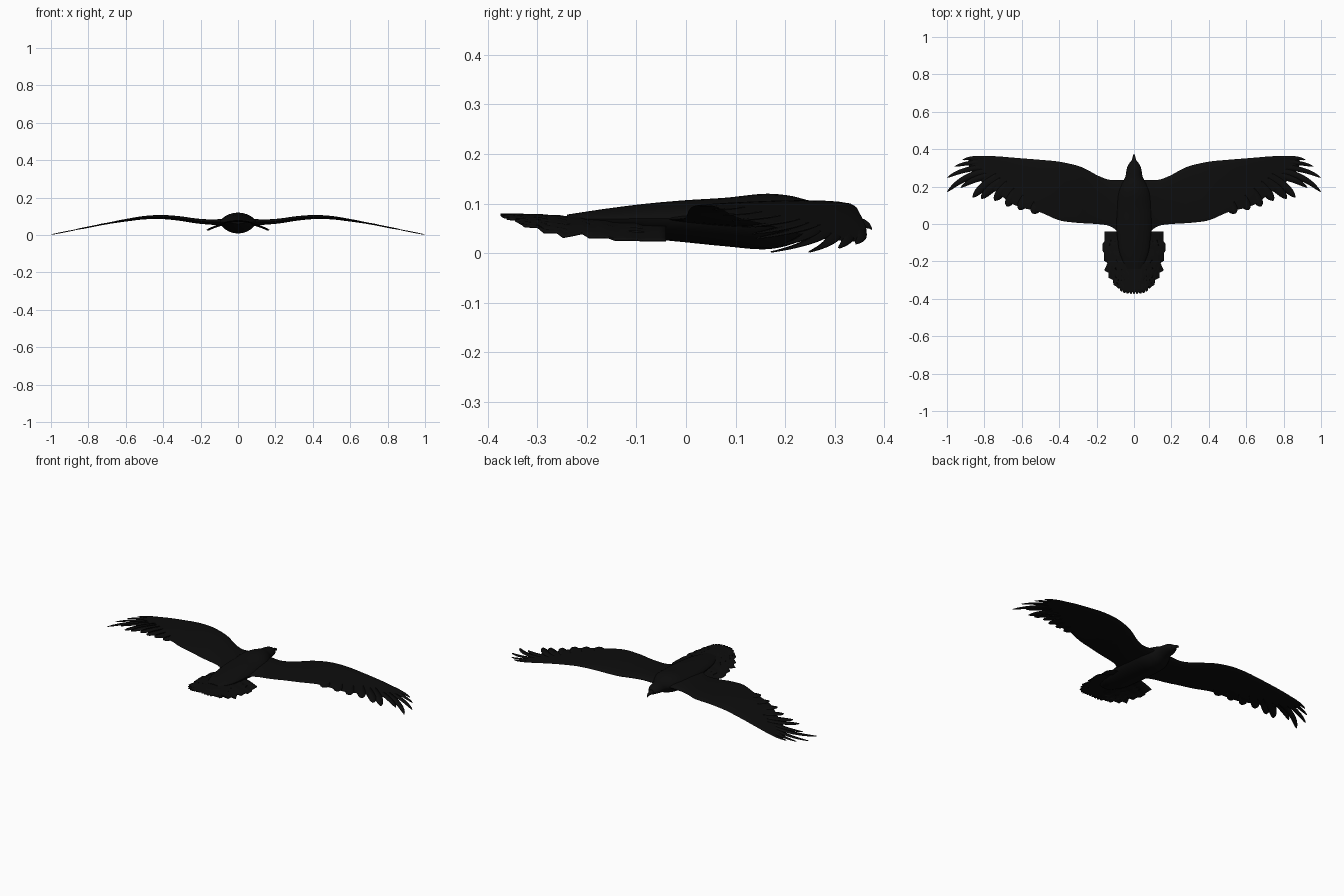
import bpy, math
from mathutils import Vector

black = bpy.data.materials.new("soft black")
black.diffuse_color = (0.004, 0.004, 0.004, 1)


def curve(keys, t):
    """Smooth interpolation of rows (t, a, b, ...) at t."""
    n = len(keys)
    i = max(0, min(n - 2, sum(k[0] <= t for k in keys) - 1))
    p, q = keys[i], keys[i + 1]
    o, r = keys[max(i - 1, 0)], keys[min(i + 2, n - 1)]
    h = q[0] - p[0]
    f = min(1, max(0, (t - p[0]) / h))
    out = []
    for c in range(1, len(p)):
        m0 = (q[c] - o[c]) / (q[0] - o[0]) * h
        m1 = (r[c] - p[c]) / (r[0] - p[0]) * h
        out.append((2*f**3 - 3*f*f + 1) * p[c] + (f**3 - 2*f*f + f) * m0
                   + (3*f*f - 2*f**3) * q[c] + (f**3 - f*f) * m1)
    return out


def make(name, verts, faces, mirror=False, thick=0):
    me = bpy.data.meshes.new(name)
    me.from_pydata(verts, [], faces)
    me.materials.append(black)
    ob = bpy.data.objects.new(name, me)
    bpy.context.collection.objects.link(ob)
    bpy.ops.object.select_all(action='DESELECT')
    ob.select_set(True)
    bpy.context.view_layer.objects.active = ob
    # consistent outward normals
    bpy.ops.object.mode_set(mode='EDIT')
    bpy.ops.mesh.select_all(action='SELECT')
    bpy.ops.mesh.normals_make_consistent(inside=False)
    bpy.ops.object.mode_set(mode='OBJECT')
    if thick:
        s = ob.modifiers.new("thickness", 'SOLIDIFY')
        s.thickness, s.offset = thick, 0
    if mirror:
        ob.modifiers.new("mirror", 'MIRROR')
    bpy.ops.object.shade_smooth_by_angle(angle=math.radians(45))
    return ob


def grid_faces(rows, cols, wrap=False, base=0):
    return [(base + i*cols + j, base + i*cols + (j+1) % cols,
             base + (i+1)*cols + (j+1) % cols, base + (i+1)*cols + j)
            for i in range(rows - 1) for j in range(cols if wrap else cols - 1)]


def loft(name, rings, mirror=False):
    n = len(rings[0])
    verts = [v for r in rings for v in r]
    faces = grid_faces(len(rings), n, True)
    faces += [tuple(range(n)), tuple(range(len(verts) - n, len(verts)))]
    return make(name, verts, faces, mirror)


# Body and head: y, half width, bottom z, middle z, top z
BODY = [(-0.24, 0.04, 0.060, 0.069, 0.078), (-0.16, 0.075, 0.040, 0.069, 0.090),
        (-0.08, 0.088, 0.030, 0.070, 0.100), (0.0, 0.096, 0.022, 0.070, 0.107),
        (0.08, 0.098, 0.014, 0.070, 0.112), (0.16, 0.092, 0.008, 0.070, 0.120),
        (0.21, 0.072, 0.017, 0.069, 0.116), (0.25, 0.047, 0.034, 0.068, 0.106),
        (0.29, 0.040, 0.043, 0.069, 0.100), (0.315, 0.032, 0.047, 0.067, 0.092),
        (0.334, 0.018, 0.050, 0.064, 0.080)]
rings = []
for i in range(45):
    y = -0.24 + 0.574 * i / 44
    w, b, m, t = curve(BODY, y)
    ring = []
    for k in range(24):
        a = math.tau * k / 24
        s = math.sin(a)
        h = (t - m) if s > 0 else (m - b)
        ring.append((w * math.cos(a), y, m + math.copysign(abs(s) ** 1.25, s) * h))
    rings.append(ring)
loft("body", rings)

# Hooked beak: y, centre z, half width, half height
rings = []
for y, z, w, h in [(0.325, 0.065, 0.020, 0.016), (0.345, 0.063, 0.011, 0.011),
                   (0.360, 0.060, 0.007, 0.009), (0.370, 0.055, 0.004, 0.006),
                   (0.375, 0.049, 0.001, 0.002)]:
    rings.append([(w * math.cos(math.tau*k/10), y, z + h * math.sin(math.tau*k/10))
                  for k in range(10)])
loft("beak", rings)

# Wing: x, leading y, trailing y, centre z, thickness
WING = [(0.0, 0.235, -0.08, 0.070, 0.042), (0.07, 0.236, -0.06, 0.070, 0.040),
        (0.10, 0.235, -0.028, 0.069, 0.035), (0.14, 0.238, -0.008, 0.069, 0.031),
        (0.20, 0.262, 0.000, 0.073, 0.029), (0.25, 0.290, 0.003, 0.079, 0.028),
        (0.30, 0.311, 0.006, 0.087, 0.027), (0.40, 0.333, 0.020, 0.096, 0.024),
        (0.50, 0.343, 0.062, 0.093, 0.020), (0.60, 0.351, 0.088, 0.079, 0.015),
        (0.66, 0.356, 0.112, 0.069, 0.011), (0.72, 0.361, 0.160, 0.058, 0.008),
        (0.80, 0.364, 0.215, 0.042, 0.005), (0.86, 0.358, 0.270, 0.030, 0.003),
        (0.885, 0.350, 0.315, 0.025, 0.002)]
rings = []
for i in range(49):
    x = 0.885 * i / 48
    lead, trail, z, th = curve(WING, x)
    ring = []
    for k in range(20):
        a = math.tau * k / 20
        u = 0.5 + 0.5 * math.cos(a)               # 1 at the leading edge
        fat = math.sin(a) * (0.35 + 0.65 * u)     # thin trailing edge
        ring.append((x, trail + (lead - trail) * u, z + 0.62 * th * fat))
    rings.append(ring)
loft("wing", rings, True)


def wing_z(x):
    return curve(WING, x)[2] if x < 0.86 else 0.030 - (x - 0.86) * 0.2


# Wing feathers: root, bend, tip, half width
FEATHERS = [((0.74, 0.345), (0.85, 0.362), (0.916, 0.343), 0.012),
            ((0.74, 0.325), (0.87, 0.338), (0.958, 0.308), 0.013),
            ((0.74, 0.300), (0.89, 0.312), (0.998, 0.248), 0.015),
            ((0.72, 0.285), (0.89, 0.285), (0.998, 0.172), 0.019),
            ((0.70, 0.270), (0.86, 0.250), (0.950, 0.170), 0.021),
            ((0.68, 0.270), (0.79, 0.230), (0.862, 0.142), 0.024),
            ((0.66, 0.250), (0.77, 0.200), (0.815, 0.135), 0.024),
            ((0.64, 0.230), (0.71, 0.180), (0.745, 0.125), 0.026),
            ((0.60, 0.200), (0.66, 0.140), (0.680, 0.094), 0.026),
            ((0.54, 0.180), (0.59, 0.120), (0.615, 0.076), 0.028),
            ((0.47, 0.160), (0.52, 0.090), (0.545, 0.058), 0.030)]
# the fifth blade sits under its neighbour as a shorter slotted feather
FEATHERS[4] = ((0.70, 0.270), (0.85, 0.255), (0.925, 0.195), 0.018)
verts, faces = [], []
for n, (r, b, t, w) in enumerate(FEATHERS):
    r, b, t = Vector(r), Vector(b), Vector(t)
    base = len(verts)
    for i in range(15):
        f = i / 14
        p = r*(1-f)**2 + b*2*f*(1-f) + t*f*f
        d = ((b - r)*(1-f) + (t - b)*f).normalized()
        side = Vector((-d.y, d.x))
        blunt = 3.0 if n < 5 else 5.0            # long tips are more pointed
        half = w * max(0.02, 1 - f ** blunt) ** 0.6
        for s in (-1, 0, 1):
            q = p + side * half * s
            verts.append((q.x, q.y, wing_z(p.x) + 0.001 * (1 - abs(s))))
    faces += grid_faces(15, 3, False, base)
make("wing_feathers", verts, faces, True, 0.002)

# Tail fan: y, half width, centre z, edge droop
TAIL = [(-0.04, 0.085, 0.074, 0.008), (-0.10, 0.095, 0.078, 0.016),
        (-0.15, 0.111, 0.077, 0.024), (-0.20, 0.136, 0.075, 0.033),
        (-0.25, 0.159, 0.072, 0.040), (-0.29, 0.167, 0.068, 0.041),
        (-0.33, 0.157, 0.063, 0.037), (-0.375, 0.135, 0.055, 0.027)]
verts = []
COLS, ROWS, QUILLS = 67, 22, 11
for i in range(ROWS):
    for j in range(COLS):
        u = 2 * j / (COLS - 1) - 1
        scallop = abs(math.cos(math.pi * QUILLS * (u + 1) / 2 + math.pi / 2))
        end = -0.374 + 0.048 * u ** 4 + 0.013 * (1 - scallop ** 0.6)
        y = -0.04 + (end + 0.04) * i / (ROWS - 1)
        w, z, droop = curve(TAIL, y)
        verts.append((u * w, y, z - droop * u * u))
make("tail", verts, grid_faces(ROWS, COLS), False, 0.004)
